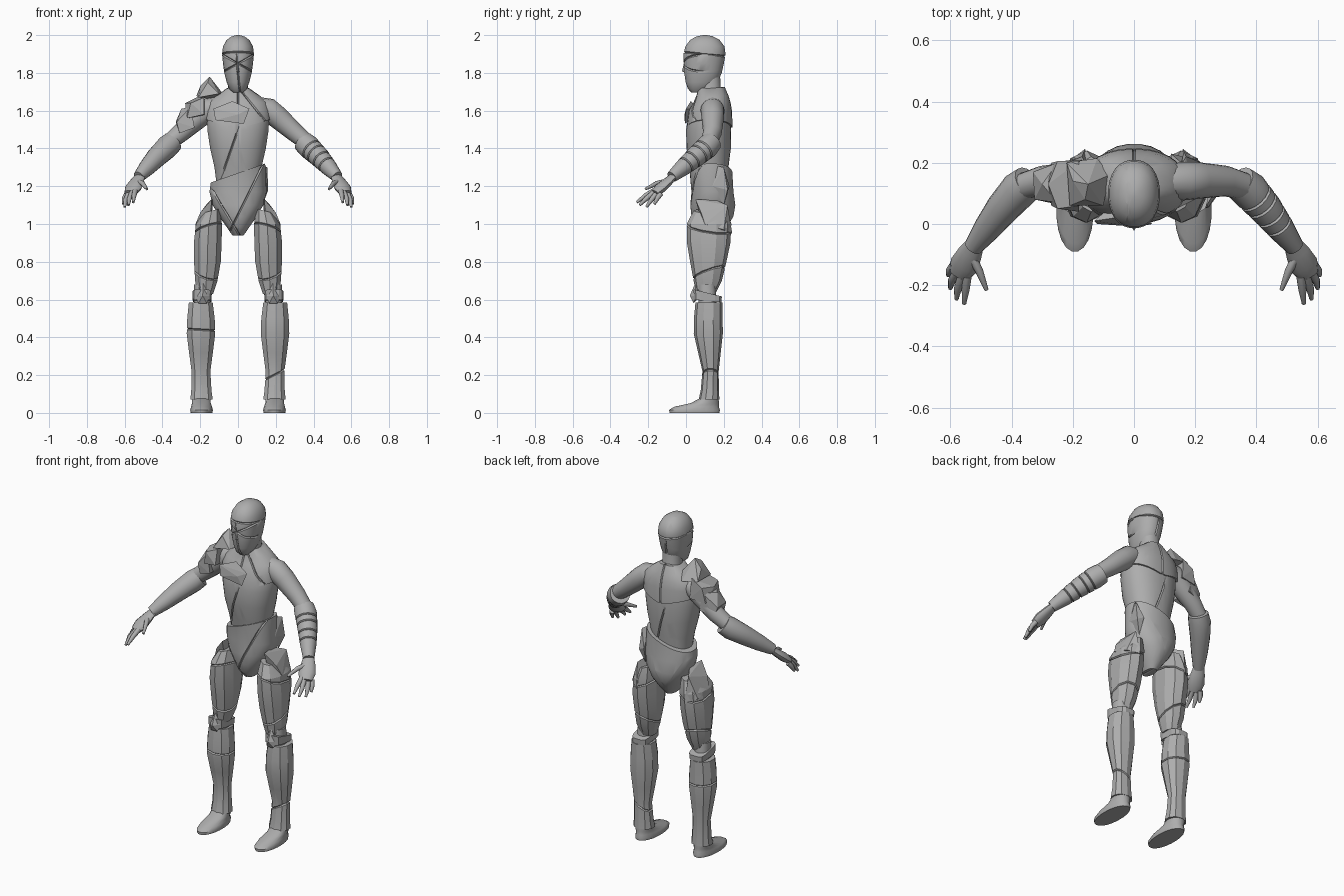
import bpy, bmesh, math
from mathutils import Vector

cube = bpy.data.objects.get("Cube")
if cube:
    bpy.data.objects.remove(cube, do_unlink=True)

grey = bpy.data.materials.new("plain_grey")
grey.use_nodes = True
grey.diffuse_color = (0.42, 0.42, 0.42, 1)
grey.node_tree.nodes["Principled BSDF"].inputs["Base Color"].default_value = (0.42, 0.42, 0.42, 1)


def finish(name, bm, smooth):
    """Turn a bmesh into an object, smooth below the given angle."""
    bmesh.ops.recalc_face_normals(bm, faces=bm.faces)
    mesh = bpy.data.meshes.new(name)
    bm.to_mesh(mesh)
    bm.free()
    mesh.materials.append(grey)
    if smooth:
        for poly in mesh.polygons:
            poly.use_smooth = True
        mesh.set_sharp_from_angle(angle=math.radians(smooth))
    obj = bpy.data.objects.new(name, mesh)
    bpy.context.collection.objects.link(obj)
    return obj


def groove(bm, point, normal, where=None, width=0.005, depth=0.007):
    """Press a thin seam into the surface along a plane."""
    point, normal = Vector(point), Vector(normal).normalized()
    for shift in (-width, width, 0):
        bmesh.ops.bisect_plane(bm, geom=bm.verts[:] + bm.edges[:] + bm.faces[:],
                               plane_co=point + normal * shift, plane_no=normal, dist=1e-5)
    bmesh.ops.recalc_face_normals(bm, faces=bm.faces)
    bm.normal_update()
    moves = [(v, v.normal.copy()) for v in bm.verts
             if abs((v.co - point).dot(normal)) < 1e-4 and (where is None or where(v.co))]
    for v, n in moves:
        v.co -= n * depth


def skin(name, rings, smooth, seams=()):
    """Bridge rings of points into a closed body and cut its seams."""
    bm = bmesh.new()
    loops = [[bm.verts.new(p) for p in ring] for ring in rings]
    n = len(loops[0])
    for a, b in zip(loops, loops[1:]):
        for i in range(n):
            j = (i + 1) % n
            bm.faces.new((a[i], a[j], b[j], b[i]))
    bm.faces.new(loops[0][::-1])
    bm.faces.new(loops[-1])
    for seam in seams:
        groove(bm, *seam)
    return finish(name, bm, smooth)


def loft(name, rows, x=0, sides=24, power=2.2, smooth=40, top=None, bottom=None, seams=()):
    """Stack level cross-sections given as (z, x offset, y, half width, half depth)."""
    rings = []
    for k, (z, dx, cy, rx, ry) in enumerate(rows):
        ring = []
        for i in range(sides):
            t = 2 * math.pi * (i + 0.5) / sides
            c, s = math.cos(t), math.sin(t)
            p = Vector((x + dx + rx * math.copysign(abs(c) ** (2 / power), c),
                        cy + ry * math.copysign(abs(s) ** (2 / power), s), z))
            rim = top if k == len(rows) - 1 else bottom if k == 0 else None
            p.z += rim(p) if rim else 0
            ring.append(p)
        rings.append(ring)
    return skin(name, rings, smooth, seams)


def tube(name, path, radii, sides=16, flat=1.0, smooth=40, bands=()):
    """Round limb along a path; bands are (segment start, fraction) seams."""
    pts = [Vector(p) for p in path]
    rings = []
    for k, p in enumerate(pts):
        d = (pts[min(k + 1, len(pts) - 1)] - pts[max(k - 1, 0)]).normalized()
        u = d.cross(Vector((0, 0, 1))).normalized()
        w = u.cross(d)
        rings.append([p + radii[k] * (u * math.cos(a) + w * flat * math.sin(a))
                      for a in (2 * math.pi * i / sides for i in range(sides))])
    seams = [(pts[k].lerp(pts[k + 1], f), pts[k + 1] - pts[k]) for k, f in bands]
    return skin(name, rings, smooth, seams)


def hull(name, points, smooth=0):
    """Faceted armour piece wrapped around a few points."""
    bm = bmesh.new()
    for p in points:
        bm.verts.new(p)
    res = bmesh.ops.convex_hull(bm, input=bm.verts)
    inner = [g for g in res["geom_interior"] if isinstance(g, bmesh.types.BMVert)]
    bmesh.ops.delete(bm, geom=inner, context='VERTS')
    return finish(name, bm, smooth)


# Head with crossing mask seams, nose, neck
face = lambda p: p.y < 0.09
loft("head", [(1.695, 0, .06, .025, .03), (1.715, 0, .07, .046, .06), (1.75, 0, .083, .06, .085),
              (1.80, 0, .09, .073, .10), (1.85, 0, .094, .08, .107), (1.90, 0, .098, .085, .112),
              (1.94, 0, .1, .08, .104), (1.975, 0, .1, .06, .078), (1.993, 0, .1, .034, .044),
              (2.0, 0, .1, .008, .01)], sides=28,
     seams=[((0, 0, 1.85), (.55, 0, 1), face), ((0, 0, 1.85), (-.55, 0, 1), face),
            ((0, .09, 1.9), (0, .1, 1)), ((0, 0, 1.8), (1, 0, .1), lambda p: p.z < 1.86)])
hull("nose", [(0, -.008, 1.86), (0, -.022, 1.81), (.014, 0, 1.8), (-.014, 0, 1.8), (0, .01, 1.79)])
loft("neck", [(1.6, 0, .14, .07, .07), (1.70, 0, .13, .055, .056), (1.8, 0, .125, .052, .055)])

# Torso with a diagonal front break, and the chest and collar shell
loft("torso", [(1.18, 0, .13, .11, .085), (1.30, 0, .125, .125, .10), (1.40, 0, .12, .148, .118),
               (1.50, 0, .12, .163, .120), (1.58, 0, .125, .165, .112), (1.64, 0, .14, .15, .09),
               (1.69, 0, .14, .09, .07)], sides=32,
     seams=[((0, 0, 1.5), (1, 0, -.35), lambda p: p.y < .1 and 1.26 < p.z < 1.54),
            ((0, .24, 1.4), (1, 0, .3), lambda p: p.y > .15 and 1.26 < p.z < 1.5)])
loft("chest_shell", [(1.555, 0, .125, .173, .122), (1.60, 0, .129, .172, .115),
                     (1.645, 0, .138, .158, .098), (1.68, 0, .14, .115, .085), (1.71, 0, .135, .066, .07)],
     sides=32, bottom=lambda p: -.05 * (1 - abs(p.x) / .18), top=lambda p: .015 * abs(p.y - .13) / .07,
     seams=[((0, .2, 1.6), (1, 0, 0)), ((.1, 0, 1.6), (1, 0, .8), face)])
hull("chest_flap", [(-.13, .01, 1.61), (-.12, 0, 1.55), (0, -.008, 1.58), (.03, -.006, 1.53),
                    (.06, .0, 1.61), (-.03, .025, 1.65), (-.05, .08, 1.6)])

# Pelvis with a slanted rim and raised hip points
loft("pelvis", [(.94, 0, .13, .03, .05), (.98, 0, .13, .058, .085), (1.04, 0, .14, .10, .112),
                (1.10, 0, .142, .135, .12), (1.17, 0, .14, .152, .112), (1.24, 0, .133, .145, .113)],
     sides=24, top=lambda p: .03 + .35 * p.x,
     seams=[((.05, 0, 1.15), (1, 0, -.5), face), ((-.1, 0, 1.12), (1, 0, .6), face)])
hull("hip_spike", [(.13, .15, 1.31), (.155, .2, 1.3), (.15, .14, 1.2), (.16, .22, 1.18),
                   (.12, .23, 1.2), (.13, .2, 1.1)])

for side, label in ((1, "left"), (-1, "right")):
    s = lambda pts: [(side * x, y, z) for x, y, z in pts]

    # Faceted thigh and hip plate
    cx = side * .16
    loft(label + "_thigh", [(.63, side * .012, .105, .042, .05), (.70, side * .008, .115, .062, .075),
                            (.80, side * .002, .118, .074, .096), (.90, 0, .12, .077, .115),
                            (1.0, -side * .006, .122, .072, .118), (1.07, -side * .02, .13, .045, .09)],
         x=cx, sides=10, smooth=20, top=lambda p: -.25 * (abs(p.x) - .14),
         seams=[((cx, .1, .73), (side * -.3, -.35, 1)), ((cx, .1, .98), (side * .3, .15, 1))])
    hull(label + "_hip_plate", s([(.14, .05, 1.13), (.2, .08, 1.06), (.225, .1, 1.0), (.22, .2, .97),
                                  (.16, .245, .95), (.17, .22, 1.1), (.13, .15, 1.13), (.15, .1, .95)]))

    # Knee joint, band and cap
    cx = side * .19
    loft(label + "_knee", [(.56, 0, .115, .045, .05), (.68, 0, .11, .042, .045)], x=cx)
    loft(label + "_knee_band", [(.592, 0, .115, .05, .074), (.635, 0, .115, .052, .076)],
         x=cx, sides=12, power=4, smooth=0,
         top=lambda p: .25 * (.115 - p.y), bottom=lambda p: .1 * (.115 - p.y))
    hull(label + "_knee_cap", s([(.185, .05, .69), (.15, .05, .62), (.225, .05, .62), (.187, .02, .62),
                                 (.165, .04, .58), (.21, .04, .58), (.187, .09, .63)]))

    # Faceted shin guard; seam sits high on the right, low and slanted on the left
    seam = ((cx, .1, .2), (-.5, 0, 1)) if side > 0 else ((cx, .1, .44), (.06, 0, 1))
    loft(label + "_shin", [(.07, side * .003, .122, .062, .055), (.12, side * .004, .126, .056, .048),
                           (.22, side * .006, .13, .052, .043), (.32, side * .006, .124, .066, .06),
                           (.42, side * .006, .118, .079, .077), (.50, side * .006, .118, .076, .076),
                           (.585, side * .007, .122, .066, .072)],
         x=cx, sides=10, smooth=20, seams=[seam])

    # Boot with flat sole
    loft(label + "_foot", [(0, side * .003, .045, .058, .134), (.016, side * .003, .045, .061, .136),
                           (.032, side * .003, .055, .056, .12), (.052, side * .004, .10, .05, .075),
                           (.08, side * .005, .125, .05, .048)], x=cx, sides=20, power=2.1, smooth=50)

    # Upper arm, elbow cuff and forearm
    tube(label + "_upper_arm", s([(.09, .14, 1.625), (.16, .14, 1.605), (.21, .142, 1.565), (.30, .14, 1.485),
                                  (.38, .118, 1.42)]), (.05, .063, .06, .05, .042))
    bands = ((1, .35), (1, .75), (2, .3), (2, .8)) if side > 0 else ()
    tube(label + "_forearm", s([(.345, .135, 1.435), (.375, .112, 1.408), (.43, .05, 1.355),
                                (.48, -.015, 1.30), (.525, -.075, 1.25)]),
         (.057, .062, .055, .045, .031), bands=bands)

    # Hand: palm, four fingers and thumb
    tube(label + "_palm", s([(.515, -.06, 1.26), (.535, -.095, 1.225), (.555, -.135, 1.19),
                             (.57, -.165, 1.163)]), (.028, .04, .048, .035), sides=12, flat=.55)
    fingers = (((.545, -.17, 1.175), (.55, -.215, 1.15), (.555, -.26, 1.115)),
               ((.562, -.172, 1.165), (.575, -.21, 1.135), (.58, -.245, 1.10)),
               ((.58, -.16, 1.158), (.595, -.185, 1.125), (.60, -.21, 1.09)),
               ((.588, -.135, 1.16), (.602, -.152, 1.135), (.607, -.168, 1.105)),
               ((.53, -.105, 1.225), (.505, -.155, 1.215), (.482, -.215, 1.185)))
    for name, pts in zip(("index", "middle", "ring", "little", "thumb"), fingers):
        tube(f"{label}_{name}_finger", s(pts), (.015, .013, .007), sides=8, smooth=60)

# Layered armour on the right shoulder only
hull("shoulder_crest", [(-.15, .13, 1.78), (-.16, .08, 1.75), (-.10, .06, 1.69), (-.08, .16, 1.69),
                        (-.21, .06, 1.67), (-.22, .2, 1.68), (-.12, .215, 1.66), (-.2, .14, 1.73)])
hull("shoulder_plate", [(-.18, .06, 1.67), (-.18, .205, 1.69), (-.25, .05, 1.64), (-.25, .205, 1.65),
                        (-.28, .13, 1.64), (-.27, .06, 1.56), (-.27, .2, 1.56), (-.18, .04, 1.58), (-.17, .21, 1.57)])
hull("upper_arm_plate", [(-.25, .07, 1.62), (-.25, .2, 1.62), (-.3, .13, 1.61), (-.325, .08, 1.54),
                         (-.33, .17, 1.54), (-.31, .08, 1.48), (-.31, .18, 1.48), (-.23, .06, 1.51), (-.23, .2, 1.51)])
